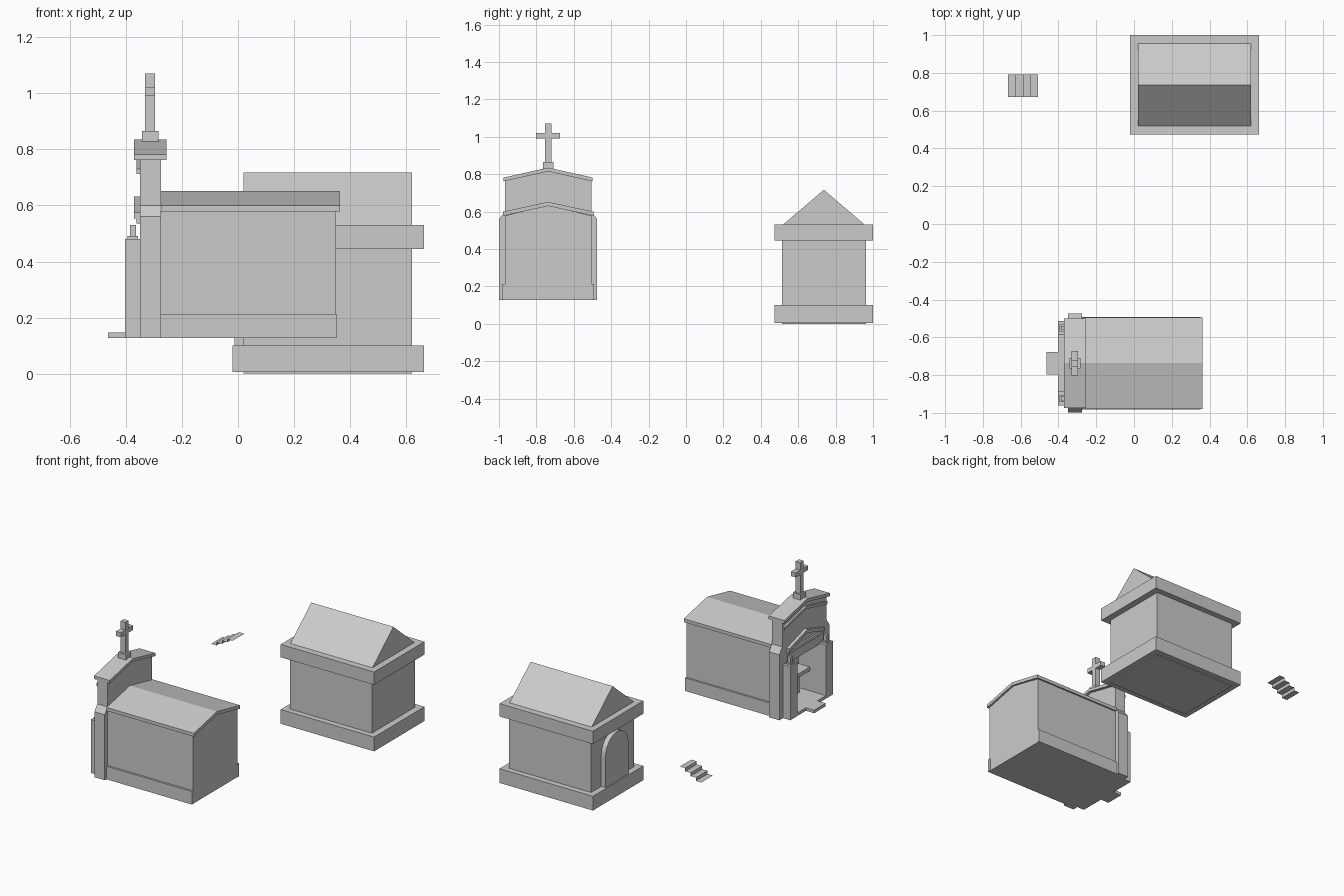
import bpy, bmesh
from math import cos, sin, pi

if "Cube" in bpy.data.objects:
    bpy.data.objects.remove(bpy.data.objects["Cube"])

CY = -0.737   # chapel centre line
MY = 0.737    # tomb centre line


def prism(name, pts, x0, x1):
    """Extrude a (y, z) outline along x."""
    bm = bmesh.new()
    f = bm.faces.new([bm.verts.new((x0, y, z)) for y, z in pts])
    r = bmesh.ops.extrude_face_region(bm, geom=[f])
    vs = [v for v in r["geom"] if isinstance(v, bmesh.types.BMVert)]
    bmesh.ops.translate(bm, verts=vs, vec=(x1 - x0, 0, 0))
    bmesh.ops.recalc_face_normals(bm, faces=bm.faces)
    me = bpy.data.meshes.new(name)
    bm.to_mesh(me)
    bm.free()
    ob = bpy.data.objects.new(name, me)
    bpy.context.collection.objects.link(ob)
    return ob


def box(name, x0, x1, y0, y1, z0, z1):
    return prism(name, [(y0, z0), (y1, z0), (y1, z1), (y0, z1)], x0, x1)


def sym(half, cy):
    """Mirror a right-hand half outline (offset, z) about y = cy."""
    return ([(cy + a, z) for a, z in half] +
            [(cy - a, z) for a, z in reversed(half) if a > 0])


def chevron(name, w, z_eave, z_peak, t, x0, x1):
    return prism(name, sym([(0, z_peak - t), (w, z_eave - t), (w, z_eave)], CY)[:3] +
                 [(CY, z_peak), (CY - w, z_eave), (CY - w, z_eave - t)], x0, x1)


# Chapel: doorway notch shared by the front wall and the front of the nave
B = 0.127
notch = [(0, 0.47), (0.15, 0.47), (0.15, B)]
wall = [(0.232, B), (0.232, 0.578), (0, 0.632)]
mirror = lambda half: sym(half, CY)
prism("nave_front", mirror(notch + wall[:2])[:5] + [(CY, 0.632)] +
      mirror(notch + wall[:2])[5:], -0.275, -0.2)
prism("nave", mirror(wall), -0.2, 0.35)
for s in (-1, 1):
    a, b = sorted((CY + s * 0.225, CY + s * 0.245))
    box("nave_base", -0.275, 0.352, a, b, B, 0.213)
chevron("nave_roof", 0.242, 0.6, 0.652, 0.022, -0.275, 0.363)

# Chapel front wall with chamfered shoulders
front = notch + [(0.262, B), (0.262, 0.56), (0.232, 0.6), (0.232, 0.765)]
m = mirror(front)
prism("front_wall", m[:7] + [(CY, 0.82)] + m[7:], -0.35, -0.275)
chevron("front_roof", 0.238, 0.782, 0.835, 0.02, -0.37, -0.255)
chevron("upper_moulding", 0.225, 0.73, 0.782, 0.018, -0.362, -0.35)
chevron("door_pediment", 0.185, 0.575, 0.632, 0.022, -0.37, -0.35)
box("door_pediment_sill", -0.362, -0.35, CY - 0.185, CY + 0.185, 0.535, 0.553)

# Door columns with finials
for s in (-1, 1):
    c = CY + s * 0.187
    box("door_column", -0.403, -0.35, c - 0.037, c + 0.037, B, 0.48)
    box("finial_base", -0.394, -0.357, c - 0.018, c + 0.018, 0.48, 0.491)
    box("finial", -0.386, -0.364, c - 0.011, c + 0.011, 0.491, 0.53)

# Floor, step and altar
box("door_floor", -0.403, -0.2, CY - 0.15, CY + 0.15, B, 0.147)
box("door_step", -0.463, -0.403, CY - 0.06, CY + 0.06, B, 0.147)
box("altar_top", -0.285, -0.2, CY - 0.15, CY + 0.15, 0.28, 0.305)
box("altar_support", -0.245, -0.2, CY - 0.1, CY + 0.1, 0.147, 0.28)

# Cross
box("cross_base", -0.342, -0.284, CY - 0.028, CY + 0.028, 0.815, 0.865)
box("cross_post", -0.331, -0.296, CY - 0.017, CY + 0.017, 0.865, 1.07)
box("cross_arms", -0.331, -0.296, CY - 0.064, CY + 0.064, 0.99, 1.02)

# Tomb
box("tomb_walls", 0.02, 0.62, MY - 0.225, MY + 0.225, 0, 0.46)
box("tomb_plinth", -0.02, 0.663, MY - 0.263, MY + 0.263, 0.006, 0.1)
box("tomb_cornice", -0.02, 0.663, MY - 0.263, MY + 0.263, 0.445, 0.53)
prism("tomb_roof", [(MY - 0.225, 0.525), (MY + 0.225, 0.525), (MY, 0.717)], 0.02, 0.62)
arch = [(0.12 * cos(i * pi / 12), 0.305 + 0.12 * sin(i * pi / 12)) for i in range(7)]
arch[-1] = (0, 0.425)
prism("tomb_door", sym([(0.12, 0.02)] + arch, MY), -0.012, 0.02)

# Thin folded staircase
bm = bmesh.new()
path = []
for i in range(4):
    z = 0.285 + i * 0.021
    path += [(-0.667 + i * 0.0395, z), (-0.667 + (i + 1) * 0.0395, z)]
rows = [[bm.verts.new((x, y, z)) for y in (0.672, 0.792)] for x, z in path]
for p, q in zip(rows, rows[1:]):
    bm.faces.new((p[0], q[0], q[1], p[1]))
me = bpy.data.meshes.new("stairs")
bm.to_mesh(me)
bm.free()
bpy.context.collection.objects.link(bpy.data.objects.new("stairs", me))
